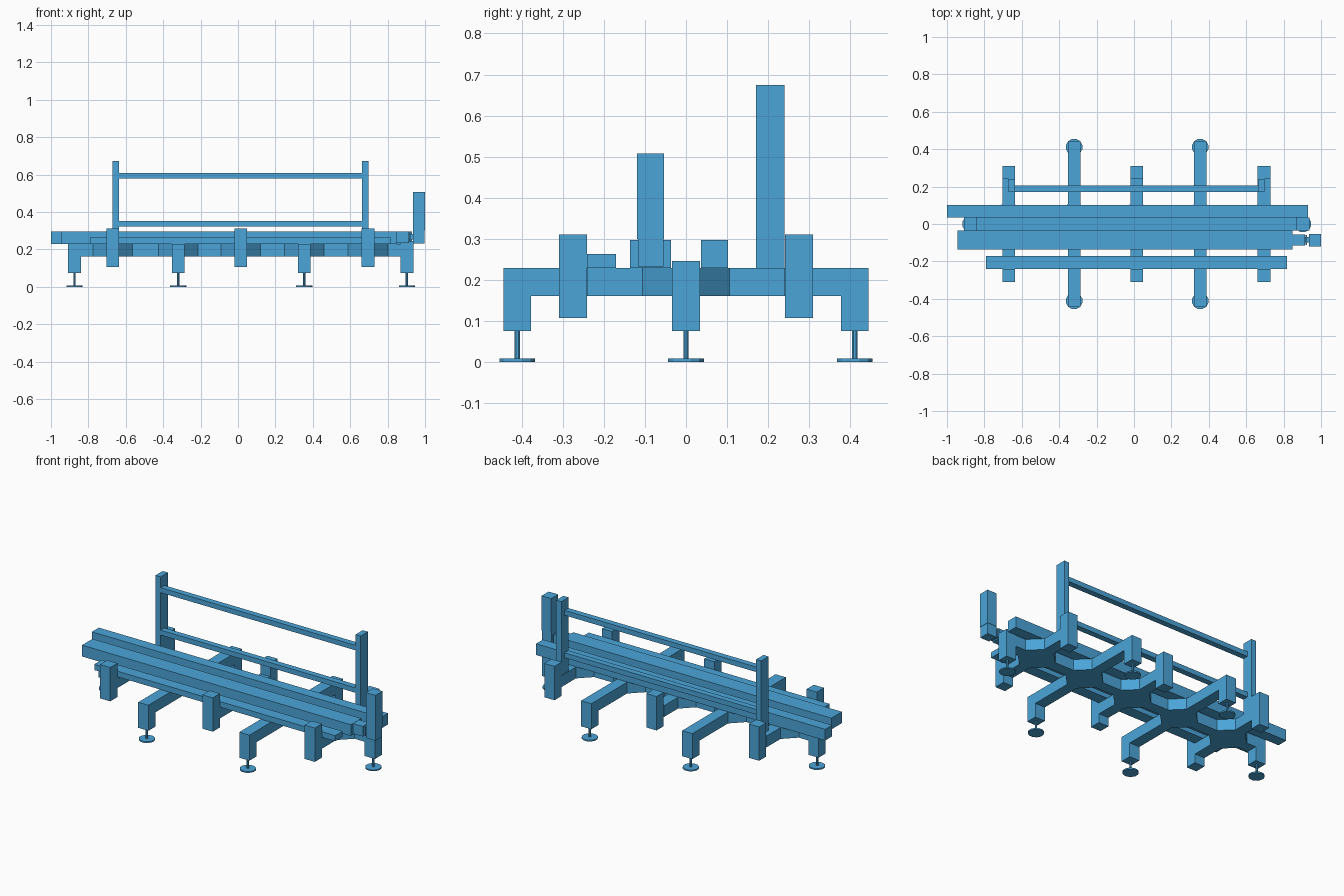
import bpy, math

if "Cube" in bpy.data.objects:
    bpy.data.objects.remove(bpy.data.objects["Cube"])

# Blue paint shared by all parts
paint = bpy.data.materials.new("blue_paint")
paint.diffuse_color = (0.07, 0.376, 0.694, 1.0)
paint.use_nodes = True
paint.node_tree.nodes["Principled BSDF"].inputs["Base Color"].default_value = paint.diffuse_color


def mesh_object(name, verts, faces):
    me = bpy.data.meshes.new(name)
    me.from_pydata(verts, [], faces)
    me.update()
    me.materials.append(paint)
    ob = bpy.data.objects.new(name, me)
    bpy.context.collection.objects.link(ob)
    return ob


def prism(name, outline, z0, z1):
    """Extrude a counter-clockwise xy outline from z0 to z1."""
    n = len(outline)
    verts = [(x, y, z) for z in (z0, z1) for x, y in outline]
    faces = [tuple(reversed(range(n))), tuple(range(n, 2 * n))]
    faces += [(i, (i + 1) % n, n + (i + 1) % n, n + i) for i in range(n)]
    return mesh_object(name, verts, faces)


def box(name, x0, x1, y0, y1, z0, z1):
    return prism(name, [(x0, y0), (x1, y0), (x1, y1), (x0, y1)], z0, z1)


def disc(name, x, y, r, z0, z1, sides=12):
    angles = [2 * math.pi * (i + 0.5) / sides for i in range(sides)]
    return prism(name, [(x + r * math.cos(a), y + r * math.sin(a)) for a in angles], z0, z1)


W = 0.034            # half width of the frame tubes
LOW, TOP = 0.161, 0.229
END_L, END_R = -0.874, 0.903


def foot(x, y):
    disc("foot_pad", x, y, 0.045, 0.0, 0.008)
    disc("foot_rod", x, y, 0.007, 0.008, 0.076, 8)


# Central spine and its end legs
box("spine", END_L + W, END_R - W, -W, W, LOW, TOP)
for x in (END_L, END_R):
    box("end_leg", x - W, x + W, -W, W, 0.075, 0.246)
    foot(x, 0)

# Long cross arms with legs
long_x = (-0.32, 0.354)
for x in long_x:
    box("long_arm", x - W, x + W, -0.377, 0.377, LOW, TOP)
    for s in (-1, 1):
        y = s * 0.411
        box("side_leg", x - W, x + W, y - W, y + W, 0.075, TOP)
        foot(x, y)

# Short cross arms with upright blocks
short_x = (-0.67, 0.014, 0.695)
for x in short_x:
    box("short_arm", x - W, x + W, -0.24, 0.24, LOW, TOP)
    for s in (-1, 1):
        y = s * 0.275
        box("arm_block", x - W, x + W, y - W, y + W, 0.107, 0.311)

# Corner gussets at every crossing
G = 0.106
for x in long_x + short_x:
    for sx in (-1, 1):
        for sy in (-1, 1):
            pts = [(x + sx * W, sy * W), (x + sx * G, sy * W), (x + sx * W, sy * G)]
            if sx * sy < 0:
                pts.reverse()
            prism("gusset", pts, LOW, TOP)

# Lengthwise rails
box("back_rail", -1.0, 0.929, 0.036, 0.102, TOP, 0.297)
box("front_rail", -0.945, 0.848, -0.136, -0.036, TOP, 0.297)
box("low_front_rail", -0.79, 0.817, -0.241, -0.171, TOP, 0.263)

# Rear guard frame
for x in (-0.653, 0.681):
    box("guard_post", x - 0.017, x + 0.017, 0.171, 0.24, TOP, 0.674)
for z in (0.338, 0.594):
    box("guard_bar", -0.636, 0.664, 0.171, 0.207, z - 0.015, z + 0.015)

# Drive unit on the right end
box("drive_mount", 0.848, 0.913, -0.115, -0.056, 0.235, 0.296)
box("drive_coupling", 0.913, 0.936, -0.1, -0.07, 0.252, 0.282)
box("drive_flange", 0.916, 0.926, -0.113, -0.058, 0.24, 0.295)
box("gearbox", 0.936, 0.998, -0.117, -0.055, 0.233, 0.3)
box("motor", 0.936, 1.0, -0.119, -0.053, 0.3, 0.508)
